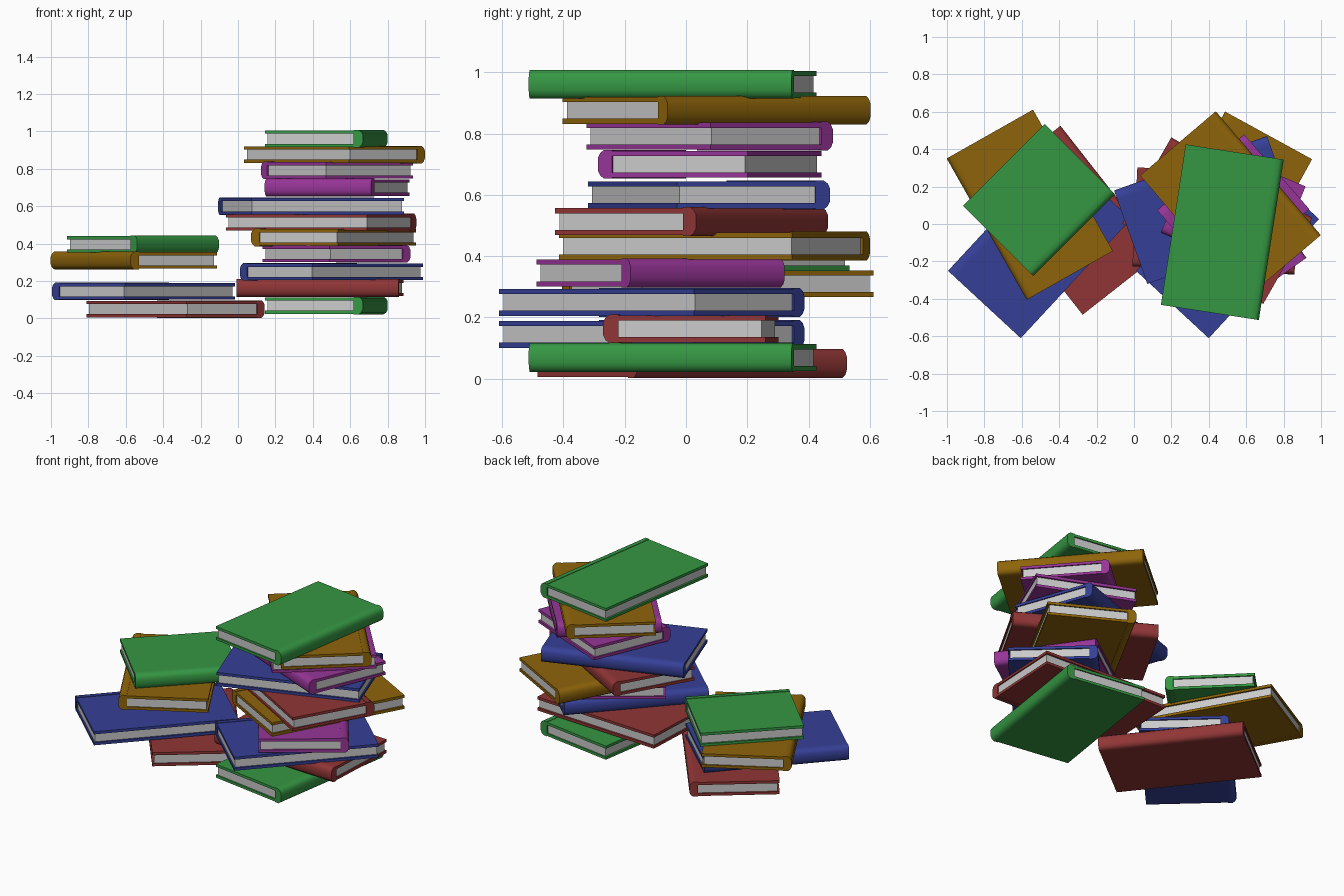
import bpy, bmesh
from math import radians
from mathutils import Matrix

if "Cube" in bpy.data.objects:
    bpy.data.objects.remove(bpy.data.objects["Cube"])

COLORS = {
    "green": (0.036, 0.31, 0.056, 1),
    "brown": (0.27, 0.127, 0.003, 1),
    "red": (0.28, 0.036, 0.036, 1),
    "blue": (0.036, 0.051, 0.31, 1),
    "purple": (0.31, 0.036, 0.31, 1),
}
MATS = {}
for key, rgba in COLORS.items():
    MATS[key] = bpy.data.materials.new(key + "_cover")
    MATS[key].diffuse_color = rgba


def prism(name, profile, length, place, mat=None):
    """Extrude an x/z profile along y, centred, and place it."""
    bm = bmesh.new()
    face = bm.faces.new([bm.verts.new((x, -length / 2, z)) for x, z in profile])
    ext = bmesh.ops.extrude_face_region(bm, geom=[face])
    bmesh.ops.translate(bm, vec=(0, length, 0),
                        verts=[g for g in ext["geom"] if isinstance(g, bmesh.types.BMVert)])
    bmesh.ops.recalc_face_normals(bm, faces=bm.faces)
    mesh = bpy.data.meshes.new(name)
    bm.to_mesh(mesh)
    bm.free()
    mesh.shade_smooth()
    mesh.set_sharp_from_angle(angle=radians(40))   # only the rounded spine blends
    if mat:
        mesh.materials.append(mat)
    ob = bpy.data.objects.new(name, mesh)
    ob.matrix_world = place
    bpy.context.collection.objects.link(ob)


WIDTH = 0.53
LONG, SHORT = 0.868, 0.617
H, B, T = 0.047, 0.044, 0.027     # half heights: spine, board outside, board inside


def book(name, color, length, x, y, z, spine_dir):
    """spine_dir is the heading (degrees) the spine faces."""
    place = Matrix.Translation((x, y, z)) @ Matrix.Rotation(radians(spine_dir), 4, "Z")
    w = WIDTH / 2
    # wrap-around cover: boards plus rounded spine
    half = [(w, 0.021), (w - 0.008, 0.037), (w - 0.022, H), (w - 0.05, H),
            (w - 0.05, B), (-w, B), (-w, T), (w - 0.05, T)]
    profile = half + [(px, -pz) for px, pz in reversed(half)]
    prism(name + "_cover", profile, length, place, MATS[color])
    # page block, set back from the board edges
    a, b = -w + 0.012, w - 0.05
    prism(name + "_pages", [(a, -T), (b, -T), (b, T), (a, T)], length - 0.016, place)


# tall stack, bottom to top
right = [
    ("green", LONG, 0.472, -0.044, 0.069, -8.8),
    ("red", LONG, 0.438, 0.016, 0.163, 267.1),
    ("blue", LONG, 0.50, -0.112, 0.249, 137.2),
    ("purple", SHORT, 0.527, -0.083, 0.345, 35.4),
    ("brown", LONG, 0.511, 0.093, 0.433, 151.3),
    ("red", LONG, 0.445, 0.018, 0.513, 60.3),
    ("blue", LONG, 0.391, 0.075, 0.60, 109.6),
    ("purple", SHORT, 0.53, 0.077, 0.70, 247),
    ("purple", SHORT, 0.53, 0.077, 0.792, 131.1),
    ("brown", LONG, 0.516, 0.10, 0.876, 40.3),
    ("green", LONG, 0.472, -0.044, 0.961, -8.8),
]
# low stack, bottom to top
left = [
    ("red", LONG, -0.334, 0.02, 0.05, 38.1),
    ("blue", LONG, -0.505, -0.112, 0.145, 137.2),
    ("brown", LONG, -0.557, 0.103, 0.31, 209.5),
    ("green", SHORT, -0.508, 0.128, 0.396, -45),
]
for side, stack in (("right", right), ("left", left)):
    for i, args in enumerate(stack, 1):
        book(f"{side}_stack_book_{i}", *args)

for m in bpy.data.materials:
    if m.users and not m.is_grease_pencil:
        m.use_nodes = True
        m.node_tree.nodes["Principled BSDF"].inputs["Base Color"].default_value = m.diffuse_color
